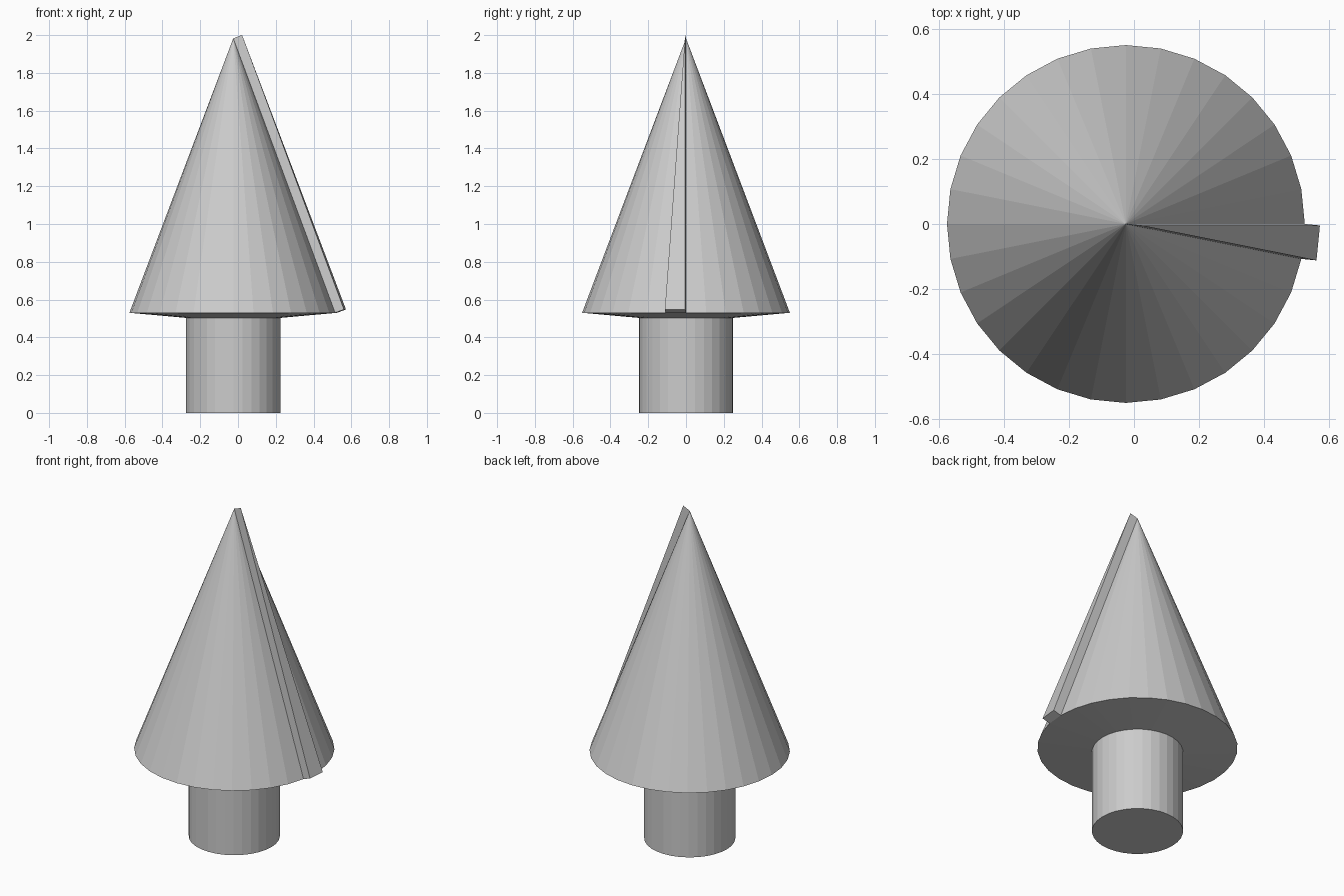
import bpy, bmesh
from math import cos, sin, tau

if "Cube" in bpy.data.objects:
    bpy.data.objects.remove(bpy.data.objects["Cube"])

SIDES = 32
AXIS_X = -0.025   # trunk and foliage axis, shifted by the raised strip
TIP_Z = 1.983

bm = bmesh.new()


def ring(radius, z):
    return [bm.verts.new((AXIS_X + radius * cos(tau * i / SIDES),
                          radius * sin(tau * i / SIDES), z)) for i in range(SIDES)]


# trunk foot, trunk top and foliage rim, joined into one skin
rings = [ring(0.25, 0.0), ring(0.25, 0.503), ring(0.55, 0.53)]
bm.faces.new(rings[0][::-1])
for low, high in zip(rings, rings[1:]):
    for i in range(SIDES):
        j = (i + 1) % SIDES
        bm.faces.new((low[i], low[j], high[j], high[i]))

# foliage cone up to the tip
tip = bm.verts.new((AXIS_X, 0, TIP_Z))
rim = rings[-1]
cone = [bm.faces.new((rim[i], rim[(i + 1) % SIDES], tip)) for i in range(SIDES)]
bm.normal_update()

# raised strip: one cone face pushed out along its normal
panel = cone[-1]
push = panel.normal * 0.05
out = bmesh.ops.extrude_discrete_faces(bm, faces=[panel])["faces"][0]
bmesh.ops.translate(bm, verts=out.verts[:], vec=push)
bmesh.ops.recalc_face_normals(bm, faces=bm.faces[:])

mesh = bpy.data.meshes.new("tree")
bm.to_mesh(mesh)
bm.free()
tree = bpy.data.objects.new("tree", mesh)
bpy.context.collection.objects.link(tree)
